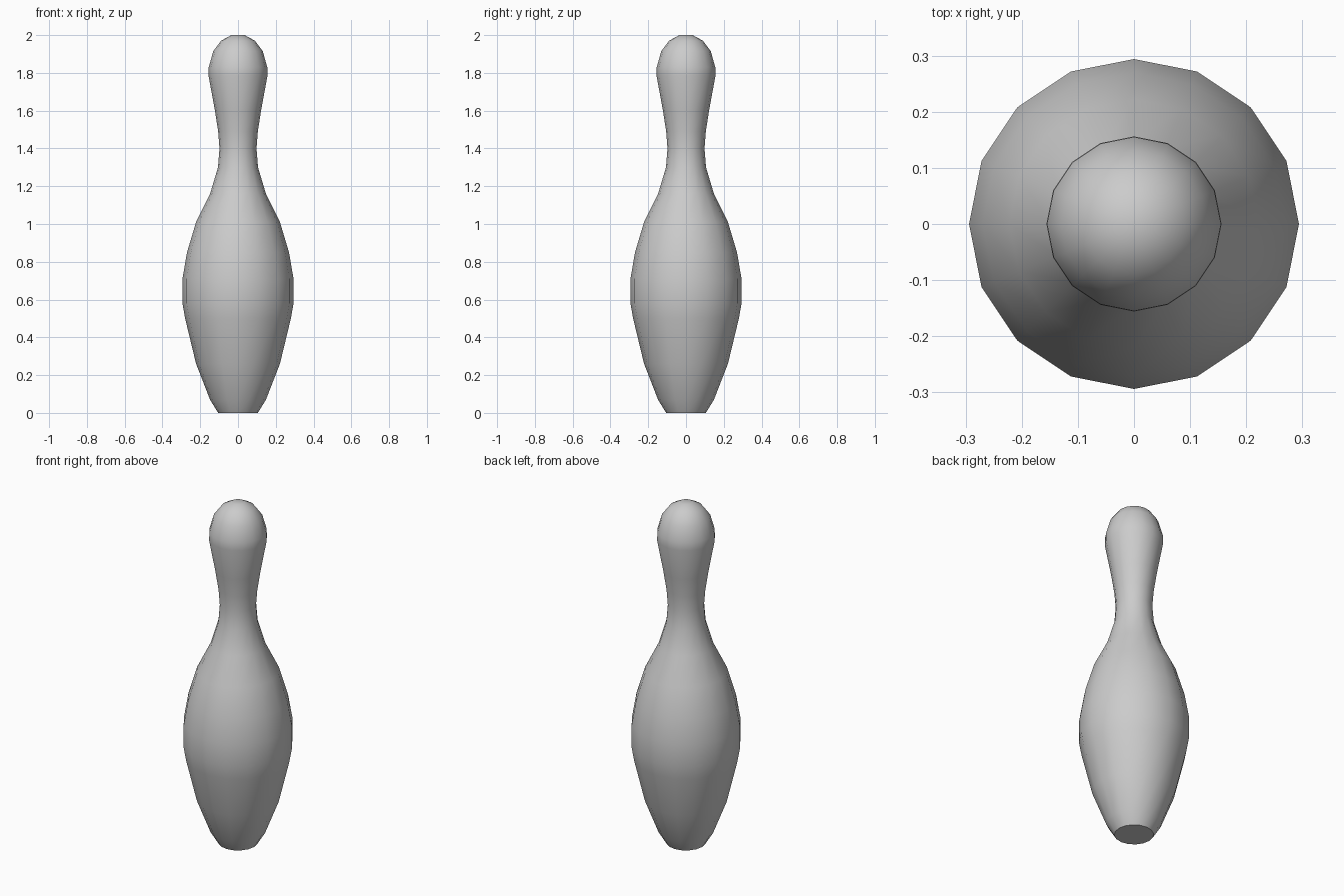
import bpy, bmesh
from math import cos, sin, tau, radians

if "Cube" in bpy.data.objects:
    bpy.data.objects.remove(bpy.data.objects["Cube"])

SIDES = 16

# Profile as (radius, height), from the foot up to the crown
PROFILE = [
    (0.105, 0.0), (0.148, 0.07), (0.222, 0.26), (0.28, 0.5), (0.294, 0.58),
    (0.294, 0.71), (0.27, 0.85), (0.222, 1.01), (0.148, 1.16), (0.106, 1.3),
    (0.098, 1.4), (0.105, 1.49), (0.122, 1.6), (0.156, 1.785), (0.155, 1.83),
    (0.131, 1.915), (0.09, 1.97), (0.035, 2.0),
]


def lathe(name, profile, sides):
    bm = bmesh.new()
    rings = [[bm.verts.new((r * cos(tau * i / sides), r * sin(tau * i / sides), z))
              for i in range(sides)] for r, z in profile]
    for low, high in zip(rings, rings[1:]):
        for i in range(sides):
            j = (i + 1) % sides
            bm.faces.new((low[i], low[j], high[j], high[i]))
    bm.faces.new(rings[0][::-1])
    bm.faces.new(rings[-1])
    mesh = bpy.data.meshes.new(name)
    bm.to_mesh(mesh)
    bm.free()
    obj = bpy.data.objects.new(name, mesh)
    bpy.context.collection.objects.link(obj)
    return obj


# Bowling pin body, smooth with a sharp foot edge
pin = lathe("bowling_pin", PROFILE, SIDES)
bpy.context.view_layer.objects.active = pin
pin.select_set(True)
bpy.ops.object.shade_smooth_by_angle(angle=radians(40))
